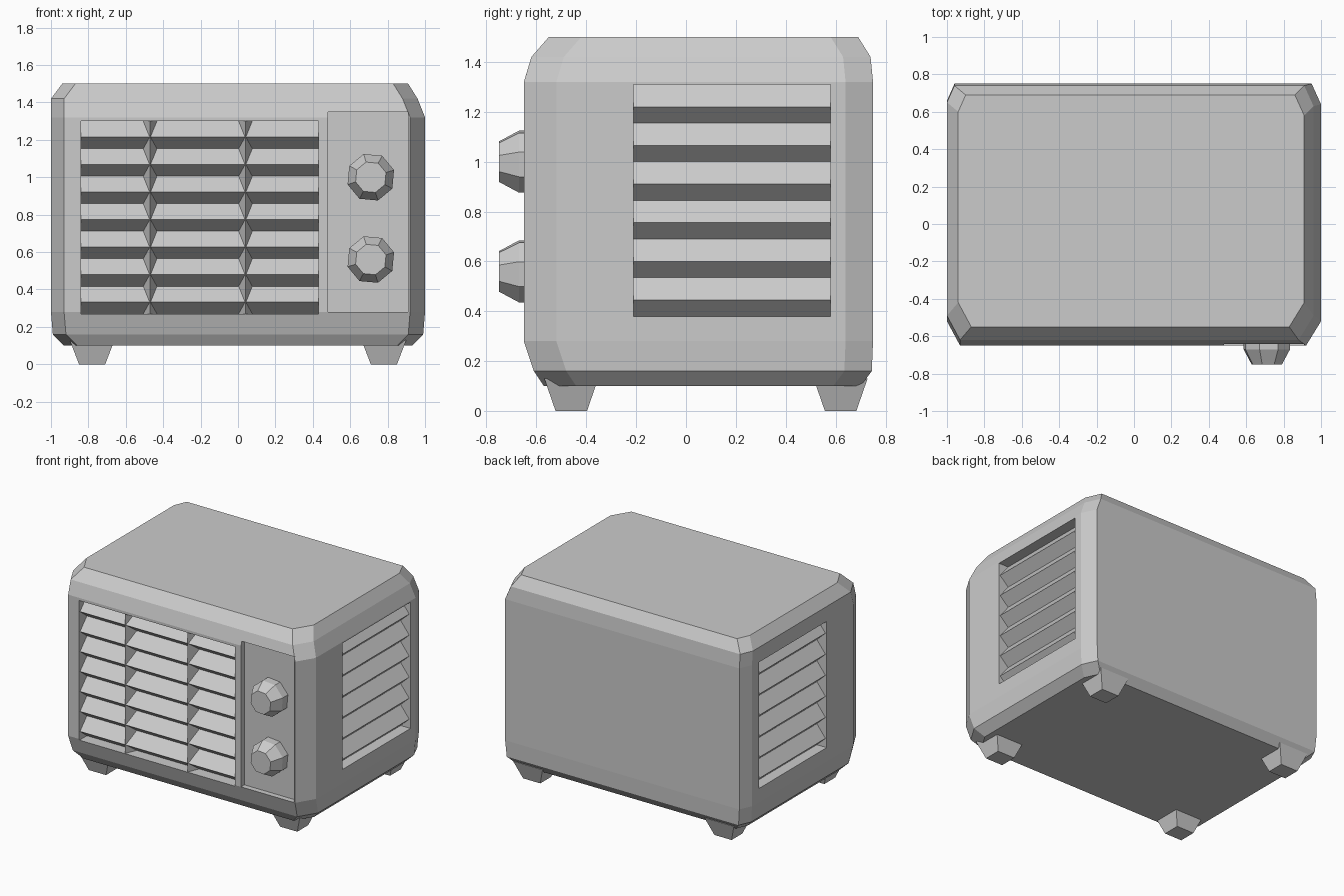
import bpy, bmesh, math
from mathutils import Matrix, Vector

if "Cube" in bpy.data.objects:
    bpy.data.objects.remove(bpy.data.objects["Cube"])

grey = bpy.data.materials.new("light grey")
grey.diffuse_color = (0.6, 0.6, 0.6, 1)
grey.use_nodes = True
grey.node_tree.nodes["Principled BSDF"].inputs["Base Color"].default_value = grey.diffuse_color


def finish(name, bm):
    bmesh.ops.recalc_face_normals(bm, faces=bm.faces[:])
    me = bpy.data.meshes.new(name)
    bm.to_mesh(me)
    bm.free()
    ob = bpy.data.objects.new(name, me)
    bpy.context.collection.objects.link(ob)
    me.materials.append(grey)
    return ob


def loft(name, rings):
    """Skin a list of equal-length point rings and cap both ends."""
    bm = bmesh.new()
    vs = [[bm.verts.new(p) for p in r] for r in rings]
    n = len(vs[0])
    for a, b in zip(vs, vs[1:]):
        for i in range(n):
            j = (i + 1) % n
            bm.faces.new((a[i], a[j], b[j], b[i]))
    bm.faces.new(vs[0])
    bm.faces.new(vs[-1])
    return finish(name, bm)


def box(name, x0, x1, y0, y1, z0, z1):
    def ring(z):
        return [(x0, y0, z), (x1, y0, z), (x1, y1, z), (x0, y1, z)]
    return loft(name, [ring(z0), ring(z1)])


def cut(ob, cutter):
    cutter.hide_render = True
    m = ob.modifiers.new("cut", 'BOOLEAN')
    m.operation = 'DIFFERENCE'
    m.solver = 'EXACT'
    m.object = cutter
    bpy.context.view_layer.objects.active = ob
    bpy.ops.object.modifier_apply(modifier=m.name)
    bpy.data.objects.remove(cutter)


def louvre(name, z0, z1, count, tip, root, back, a, b, place):
    """Sawtooth slat bank: profile of (depth, z) swept from a to b."""
    step = (z1 - z0) / count
    prof = [(back, z0)]
    for i in range(count):
        prof += [(root, z0 + i * step), (tip, z0 + (i + 0.42) * step)]
    prof += [(root, z1), (back, z1)]
    return loft(name, [[place(s, d, z) for d, z in prof] for s in (a, b)])


# Body shell: stacked chamfered rectangles
def body_ring(z, x0, x1, y0, y1):
    return [(x0 + .07, y0, z), (x1 - .08, y0, z), (x1, y0 + .13, z), (x1, y1 - .11, z),
            (x1 - .05, y1, z), (x0 + .04, y1, z), (x0, y1 - .09, z), (x0, y0 + .13, z)]


body = loft("body", [body_ring(*r) for r in (
    (0.10, -.93, .93, -.57, .70),
    (0.16, -.99, .99, -.61, .745),
    (0.28, -1, 1, -.65, .75),
    (1.32, -1, 1, -.65, .75),
    (1.42, -1, .96, -.62, .74),
    (1.50, -.94, .91, -.55, .69))])

# Recesses for front grille, control panel and side vents
cut(body, box("grille_cutter", -.84, .43, -.9, -.52, .27, 1.30))
cut(body, loft("panel_cutter", [
    [(.48, y, .28), (.91, y, .28), (.91, y, 1.35), (.48, y, 1.35)] if y < -.6 else
    [(.53, y, .31), (.86, y, .31), (.86, y, 1.31), (.53, y, 1.31)] for y in (-.66, -.61)]))
for s in (-1, 1):
    cut(body, box("vent_cutter", *sorted((s * .90, s * 1.2)), -.21, .58, .38, 1.31))

# Front grille slats and uprights
louvre("front_grille", .27, 1.30, 7, -.64, -.56, -.51, -.84, .43,
       lambda s, d, z: (s, d, z))
for x in (-.47, .04):
    loft("grille_upright", [[(x - .045, -.54, z), (x, -.645, z), (x + .045, -.54, z)]
                            for z in (.27, 1.30)])

# Side vent slats
for s, side in ((-1, "left"), (1, "right")):
    louvre(side + "_vent", .38, 1.31, 6, .99, .92, .89, -.21, .58,
           lambda a, d, z, s=s: (s * d, a, z))

# Control knobs: faceted stubs
for z in (1.0, .56):
    def knob_ring(r, y):
        return [(.71 + r * math.cos(k * math.pi / 4 + .3), y,
                 z + r * math.sin(k * math.pi / 4 + .3)) for k in range(8)]
    loft("knob", [knob_ring(.13, -.60), knob_ring(.13, -.67), knob_ring(.085, -.75)])

# Feet: four tapered blocks
for s in (-1, 1):
    for y, name in ((-.46, "front_foot"), (.62, "back_foot")):
        loft(name, [[(s * .78 + i * r, y + j * r * .9, z)
                     for i, j in ((-1, -1), (1, -1), (1, 1), (-1, 1))]
                    for z, r in ((0, .07), (.13, .12))])
